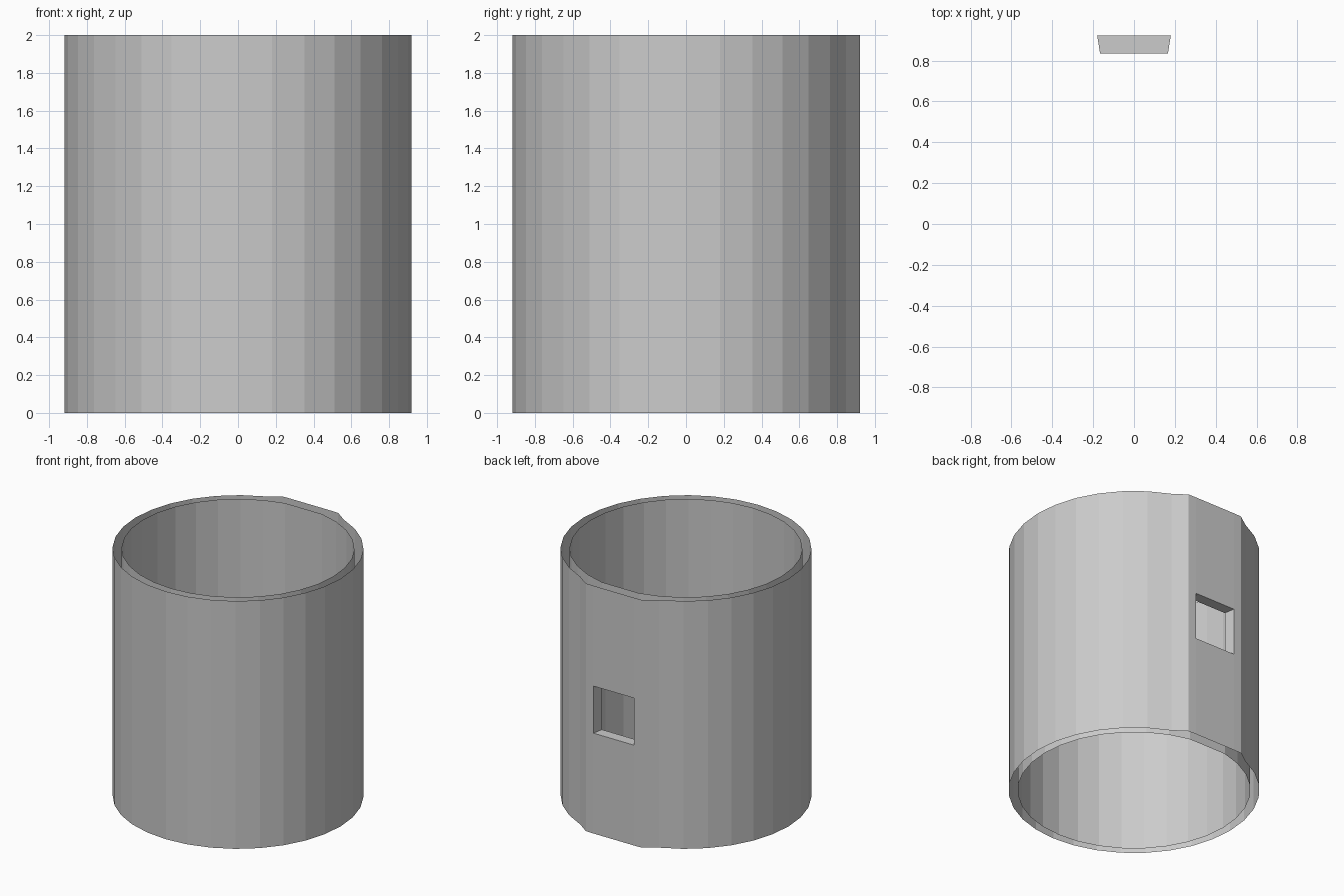
import bpy, bmesh
from math import sin, cos, pi

if "Cube" in bpy.data.objects:
    bpy.data.objects.remove(bpy.data.objects["Cube"])

R_OUT, R_IN, SIDES = 0.918, 0.852, 32
LEVELS = [0.0, 0.81, 1.19, 2.0]      # base, window sill, window head, top


def arc(radius, skip):
    """Ring points clockwise from +y, leaving out those near the flat panel."""
    return [(radius * sin(2 * pi * i / SIDES), radius * cos(2 * pi * i / SIDES))
            for i in range(1 + skip, SIDES - skip)]


def wall(bm, profile, inward):
    """Loft an open wall; the last-to-first segment holds the window."""
    rings = [[bm.verts.new((x, y, z)) for x, y in profile] for z in LEVELS]
    n = len(profile)
    for k in range(len(LEVELS) - 1):
        for i in range(n):
            j = (i + 1) % n
            if k == 1 and j == 0:
                continue
            quad = [rings[k][j], rings[k][i], rings[k + 1][i], rings[k + 1][j]]
            bm.faces.new(quad[::-1] if inward else quad)
    # window corners in order round the opening
    return [rings[1][-1], rings[1][0], rings[2][0], rings[2][-1]]


bm = bmesh.new()

# outer wall with the flat panel at the back
outer = [(0.18, 0.922), (0.25, 0.92)] + arc(R_OUT, 1) + [(-0.25, 0.92), (-0.18, 0.922)]
hole_out = wall(bm, outer, False)

# inner wall, the rims between the two walls stay open
hole_in = wall(bm, arc(R_IN, 0), True)

# window reveal joining the two walls
for i in range(4):
    j = (i + 1) % 4
    bm.faces.new([hole_out[i], hole_out[j], hole_in[j], hole_in[i]][::-1])

bm.normal_update()
# make the sill face upwards and the rest of the reveal match it
sill = bm.faces[-4] if bm.faces.ensure_lookup_table() is None else None
if sill.normal.z < 0:
    for f in list(bm.faces)[-4:]:
        f.normal_flip()

mesh = bpy.data.meshes.new("sleeve_with_window")
bm.to_mesh(mesh)
bm.free()
obj = bpy.data.objects.new("sleeve_with_window", mesh)
bpy.context.collection.objects.link(obj)
